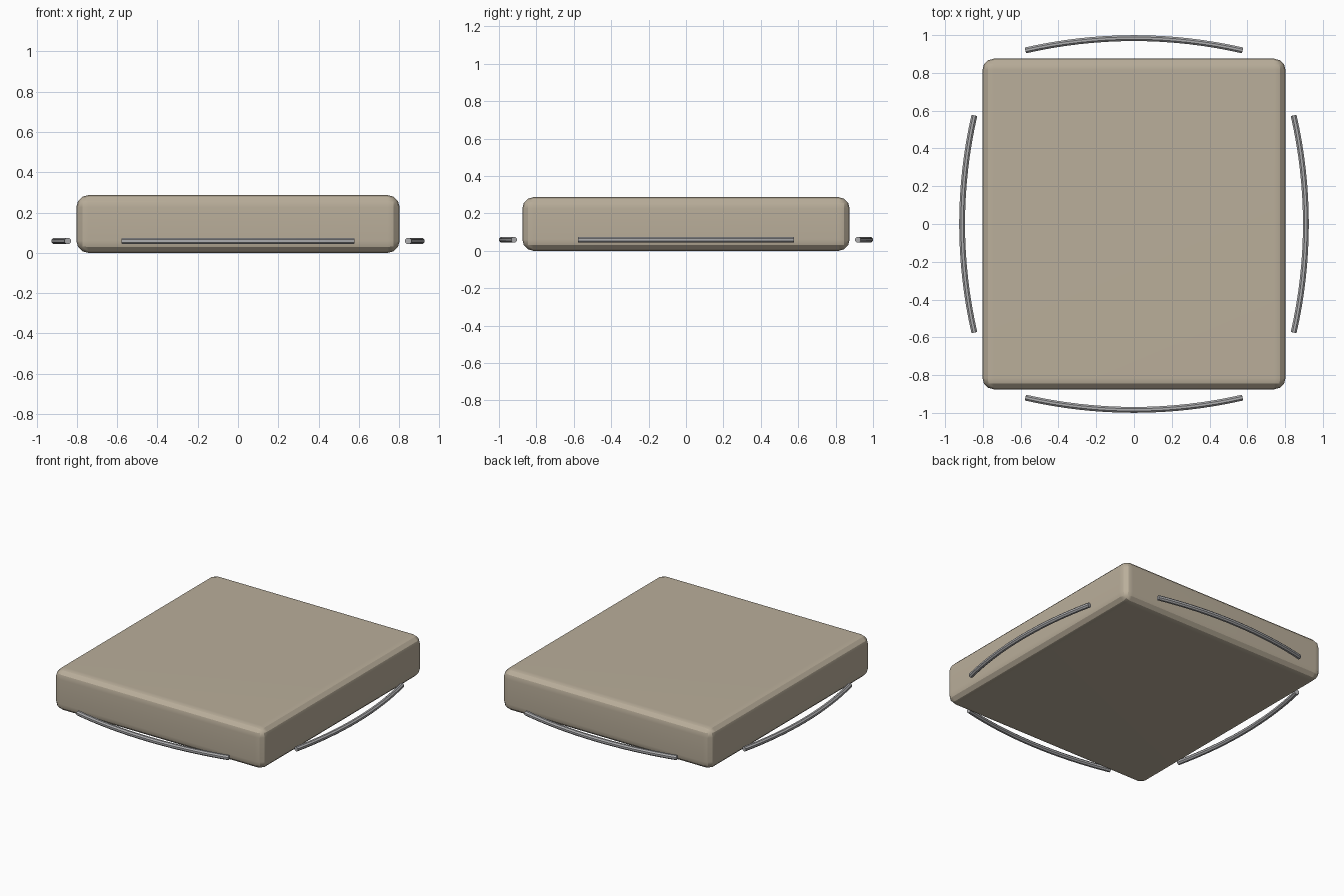
import bpy
import math

cube = bpy.data.objects.get("Cube")
if cube:
    bpy.data.objects.remove(cube, do_unlink=True)


def make_material(name, color):
    mat = bpy.data.materials.new(name)
    mat.use_nodes = True
    mat.diffuse_color = (*color, 1)
    mat.node_tree.nodes["Principled BSDF"].inputs["Base Color"].default_value = (*color, 1)
    return mat


tan = make_material("warm tan", (0.49, 0.425, 0.325))
steel = make_material("steel grey", (0.42, 0.42, 0.43))

WIDTH, DEPTH, HEIGHT = 1.605, 1.75, 0.287
ROD_RADIUS, ROD_HEIGHT = 0.0168, 0.059
HALF_CHORD, SAGITTA = 0.575, 0.065

# Rounded slab with flat broad faces and crisp corner facets
bpy.ops.mesh.primitive_cube_add(size=1, location=(0, 0, HEIGHT / 2))
slab = bpy.context.object
slab.name = "rounded_slab"
slab.scale = (WIDTH, DEPTH, HEIGHT)
bpy.ops.object.transform_apply(location=False, rotation=False, scale=True)
slab.data.materials.append(tan)
bevel = slab.modifiers.new("rounded edges", "BEVEL")
bevel.width = 0.06
bevel.segments = 3
bpy.ops.object.modifier_apply(modifier=bevel.name)
bpy.ops.object.shade_smooth_by_angle(angle=math.radians(25))
normals = slab.modifiers.new("flat broad faces", "WEIGHTED_NORMAL")
normals.keep_sharp = True


# Bowed eight-sided rods, one along each side
def bowed_rod(name, apex, turn):
    radius = (HALF_CHORD ** 2 + SAGITTA ** 2) / (2 * SAGITTA)
    half_angle = math.asin(HALF_CHORD / radius)
    steps = 16
    curve = bpy.data.curves.new(name, "CURVE")
    curve.dimensions = "3D"
    curve.bevel_depth = ROD_RADIUS
    curve.bevel_resolution = 2
    curve.use_fill_caps = True
    spline = curve.splines.new("POLY")
    spline.points.add(steps)
    for i, point in enumerate(spline.points):
        a = half_angle * (2 * i / steps - 1)
        point.co = (radius * math.sin(a), apex - radius * (1 - math.cos(a)), 0, 1)
        point.tilt = math.pi / 8
    rod = bpy.data.objects.new(name, curve)
    bpy.context.collection.objects.link(rod)
    rod.location.z = ROD_HEIGHT
    rod.rotation_euler.z = turn
    bpy.ops.object.select_all(action="DESELECT")
    rod.select_set(True)
    bpy.context.view_layer.objects.active = rod
    bpy.ops.object.convert(target="MESH")
    rod = bpy.context.object
    rod.data.materials.clear()
    rod.data.materials.append(steel)
    bpy.ops.object.shade_flat()


for i, (side, apex) in enumerate((("back", 0.984), ("right", 0.91),
                                  ("front", 0.984), ("left", 0.91))):
    bowed_rod(side + "_rod", apex, i * math.pi / 2)
